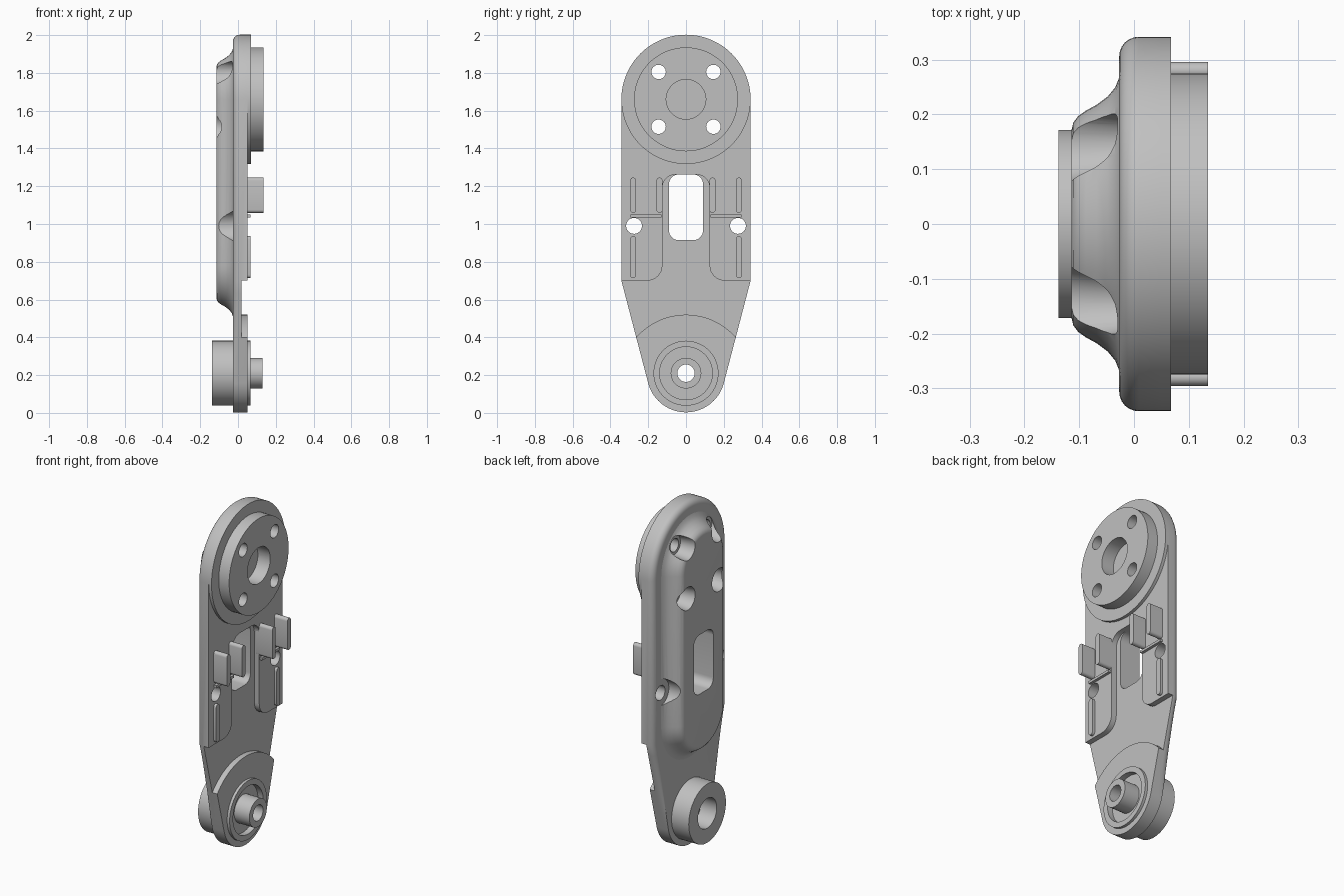
import bpy, bmesh
from math import sin, cos, pi, radians

if "Cube" in bpy.data.objects:
    bpy.data.objects.remove(bpy.data.objects["Cube"])

grey = bpy.data.materials.new("machined_grey")
grey.use_nodes = True
COLOUR = (0.53, 0.53, 0.53, 1)
grey.diffuse_color = COLOUR
grey.node_tree.nodes["Principled BSDF"].inputs["Base Color"].default_value = COLOUR

HEAD_Z, FOOT_Z = 1.66, 0.21      # centres of the two round ends
HEAD_R, FOOT_R = 0.342, 0.207


def arc(y, z, r, start, end, n):
    """Points on an arc in the side plane, angles in degrees."""
    angles = [radians(start + (end - start) * i / n) for i in range(n + 1)]
    return [(y + r * cos(a), z + r * sin(a)) for a in angles]


def circle(y, z, r, n=48):
    return arc(y, z, r, 0, 360, n)[:-1]


def stadium(y, z0, z1, r, n=24):
    return arc(y, z1, r, 0, 180, n) + arc(y, z0, r, 180, 360, n)


def rounded_rect(w, z0, z1, r, n=8):
    return (arc(w - r, z1 - r, r, 0, 90, n) + arc(r - w, z1 - r, r, 90, 180, n)
            + arc(r - w, z0 + r, r, 180, 270, n) + arc(w - r, z0 + r, r, 270, 360, n))


def loft(name, rings):
    """Closed solid through (x, outline) rings of equal point count."""
    bm = bmesh.new()
    rows = [[bm.verts.new((x, y, z)) for y, z in pts] for x, pts in rings]
    n = len(rows[0])
    for a, b in zip(rows, rows[1:]):
        for i in range(n):
            j = (i + 1) % n
            bm.faces.new((a[i], a[j], b[j], b[i]))
    bm.faces.new(rows[0])
    bm.faces.new(rows[-1])
    bmesh.ops.recalc_face_normals(bm, faces=bm.faces)
    mesh = bpy.data.meshes.new(name)
    bm.to_mesh(mesh)
    bm.free()
    mesh.materials.append(grey)
    obj = bpy.data.objects.new(name, mesh)
    bpy.context.collection.objects.link(obj)
    return obj


def prism(name, pts, x0, x1):
    return loft(name, [(x0, pts), (x1, pts)])


cutters = []


def cutter(name, pts, x0=-0.3, x1=0.3, mouth=None):
    obj = loft(name, [(x0, mouth or pts), (x1, pts)])
    obj.hide_render = True
    cutters.append(obj)
    return obj


def cut(obj, tools):
    for tool in tools:
        mod = obj.modifiers.new("cut", 'BOOLEAN')
        mod.operation = 'DIFFERENCE'
        mod.solver = 'EXACT'
        mod.object = tool
    evaluated = obj.evaluated_get(bpy.context.evaluated_depsgraph_get())
    mesh = bpy.data.meshes.new_from_object(evaluated)
    obj.modifiers.clear()
    obj.data = mesh
    return obj


def plate_outline(inset):
    """Arm outline; the inset fades out towards the foot."""
    def offset(y, z, ny, nz):
        d = inset * min(1, max(0, (z - 0.2) / 0.4))
        return (y - ny * d, z - nz * d)
    pts = []
    for (y, z) in arc(0, HEAD_Z, HEAD_R, 0, 180, 64):
        pts.append(offset(y, z, y / HEAD_R, (z - HEAD_Z) / HEAD_R))
    foot = arc(0, FOOT_Z, FOOT_R, 195, 345, 40)
    left, right = foot[0], foot[-1]
    steps = 8
    taper = []
    for i in range(steps):
        t = i / steps
        y = HEAD_R + (right[0] - HEAD_R) * t
        z = 0.70 + (right[1] - 0.70) * t
        taper.append(offset(y, z, 0.985, -0.13 if i else 0))
    pts += [(-y, z) for y, z in taper]
    pts += foot
    pts += taper[::-1]
    return pts


# Cutters: slot, recess in the face, bolt holes and pockets
slot = cutter("slot_cutter", rounded_rect(0.09, 0.915, 1.262, 0.05))
recess_half = ([(0.32, 0.31), (0.4, 0.3), (0.4, 0.70)]
               + arc(0.205, 0.78, 0.08, 270, 180, 8)
               + arc(0.055, 1.192, 0.07, 0, 90, 8))
boss_arc = arc(0, 0.17, 0.35, 156, 24, 32)
recess = cutter("recess_cutter",
                recess_half + [(-y, z) for y, z in recess_half[::-1]] + boss_arc[1:-1],
                0.018, 0.2)
bolt_holes, bolt_pockets, side_holes, side_pockets = [], [], [], []
for side in (-1, 1):
    for z in (1.515, 1.805):
        y = side * 0.145
        bolt_holes.append(cutter("bolt_hole_cutter", circle(y, z, 0.038, 32)))
        bolt_pockets.append(cutter("bolt_pocket_cutter", circle(y, z, 0.05), -0.13, 0.01,
                                   circle(y, z, 0.069)))
    side_holes.append(cutter("side_hole_cutter", circle(side * 0.275, 0.99, 0.042, 32)))
    side_pockets.append(cutter("side_pocket_cutter", circle(side * 0.275, 0.99, 0.078),
                               -0.2, 0.01))
head_bore = cutter("head_bore_cutter", circle(0, HEAD_Z, 0.105), 0.055, 0.3)
pivot_bore = cutter("pivot_bore_cutter", circle(0, FOOT_Z, 0.046))
groove = cutter("groove_cutter", circle(0, FOOT_Z, 0.14), 0.032, 0.3)
barrel_bore = cutter("barrel_bore_cutter", circle(0, FOOT_Z, 0.087), -0.3, -0.035)

parts = []

# Main plate with a rounded rear edge
ROUND = 0.036
rings = []
for i in range(7):
    a = i / 6 * pi / 2
    rings.append((-0.027 + ROUND * (1 - cos(a)), plate_outline(ROUND * (1 - sin(a)))))
rings.append((0.05, plate_outline(0)))
parts.append(cut(loft("arm_plate", rings),
                 [recess, slot, groove, pivot_bore] + bolt_holes + side_holes))

# Flared rear rib with bolt pockets
flare = [(-0.005, 0.275), (-0.027, 0.268), (-0.034, 0.25), (-0.048, 0.233), (-0.068, 0.218),
         (-0.088, 0.207), (-0.102, 0.197), (-0.111, 0.185), (-0.114, 0.172)]
parts.append(cut(loft("rear_rib", [(x, stadium(0, 0.78, HEAD_Z, r)) for x, r in flare]),
                 [slot] + bolt_pockets + side_pockets))

# Head: raised pad and mounting disc
parts.append(cut(prism("head_pad", circle(0, HEAD_Z, HEAD_R, 128), 0.045, 0.068),
                 [head_bore] + bolt_holes))
parts.append(cut(prism("mounting_disc", circle(0, HEAD_Z, 0.275, 96), 0.06, 0.135),
                 [head_bore] + bolt_holes))

# Foot: collar, hub and rear barrel
parts.append(cut(prism("pivot_collar", circle(0, FOOT_Z, 0.172, 64), 0.04, 0.066), [groove]))
parts.append(cut(prism("pivot_hub", circle(0, FOOT_Z, 0.081), 0.01, 0.13), [pivot_bore]))
parts.append(cut(prism("rear_barrel", circle(0, FOOT_Z, 0.172, 64), -0.138, -0.015),
                 [barrel_bore, pivot_bore]))

# Clip tabs, low ribs and ledges on both sides
for side, label in ((1, "rear"), (-1, "front")):
    for y, where in ((0.28, "outer"), (0.14, "inner")):
        parts.append(prism(f"{label}_{where}_tab",
                           stadium(side * y, 1.075, 1.23, 0.016, 8), 0.03, 0.135))
    parts.append(prism(f"{label}_low_rib",
                       stadium(side * 0.28, 0.73, 0.92, 0.016, 8), 0.04, 0.066))
    ledge = [(side * y, z) for y, z in
             ((0.13, 1.035), (0.295, 1.035), (0.295, 1.05), (0.13, 1.05))]
    parts.append(prism(f"{label}_ledge", ledge, 0.04, 0.066))

for tool in cutters:
    bpy.data.objects.remove(tool)

# Smooth curved walls, crisp edges
bpy.ops.object.select_all(action='DESELECT')
for part in parts:
    part.select_set(True)
bpy.context.view_layer.objects.active = parts[0]
bpy.ops.object.shade_smooth_by_angle(angle=radians(30))
